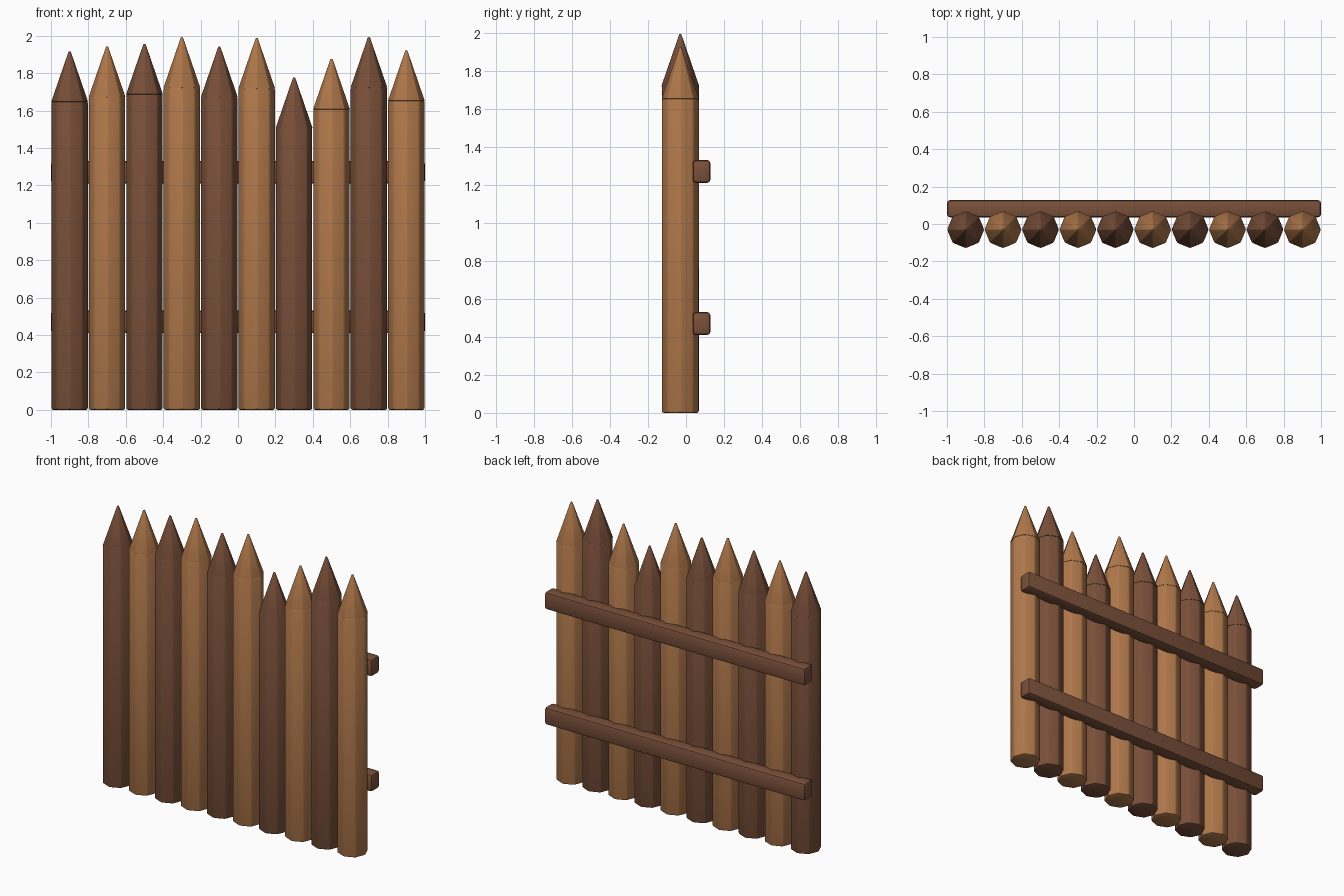
import bpy
import math

if "Cube" in bpy.data.objects:
    bpy.data.objects.remove(bpy.data.objects["Cube"], do_unlink=True)


def make_material(name, colour):
    mat = bpy.data.materials.new(name)
    mat.use_nodes = True
    mat.diffuse_color = (*colour, 1)
    bsdf = mat.node_tree.nodes["Principled BSDF"]
    bsdf.inputs["Base Color"].default_value = (*colour, 1)
    bsdf.inputs["Roughness"].default_value = 0.8
    return mat


dark_wood = make_material("dark wood", (0.195, 0.080, 0.042))
light_wood = make_material("light wood", (0.434, 0.188, 0.070))


def finish(name, mat, bevel):
    """Name, colour, bevel and smooth the active object."""
    obj = bpy.context.object
    obj.name = name
    obj.data.materials.append(mat)
    bpy.ops.object.transform_apply(location=False, rotation=True, scale=True)
    mod = obj.modifiers.new("Soft edges", "BEVEL")
    mod.width = bevel
    mod.segments = 2
    mod.limit_method = "ANGLE"
    mod.angle_limit = math.radians(25)
    bpy.ops.object.modifier_apply(modifier=mod.name)
    bpy.ops.object.shade_smooth_by_angle(angle=math.radians(30))


RADIUS = 0.099
POST_Y = -0.03
TIP_HEIGHT = 0.27
heights = [1.65, 1.675, 1.69, 1.725, 1.675, 1.72, 1.51, 1.61, 1.725, 1.655]

# Octagonal posts in alternating wood, each with a pointed tip
for i, height in enumerate(heights):
    x = -0.9 + 0.2 * i
    wood = light_wood if i % 2 else dark_wood
    bpy.ops.mesh.primitive_cylinder_add(
        vertices=8, radius=RADIUS, depth=height, location=(x, POST_Y, height / 2))
    finish(f"post_{i + 1}", wood, 0.01)
    bpy.ops.mesh.primitive_cone_add(
        vertices=8, radius1=RADIUS, radius2=0.006, depth=TIP_HEIGHT,
        location=(x, POST_Y, height + TIP_HEIGHT / 2 - 0.003))
    finish(f"post_tip_{i + 1}", wood, 0.004)

# Two rails across the back
for name, z in (("lower_rail", 0.47), ("upper_rail", 1.27)):
    bpy.ops.mesh.primitive_cube_add(size=1, location=(0, 0.082, z))
    bpy.context.object.scale = (2, 0.092, 0.12)
    finish(name, dark_wood, 0.016)
